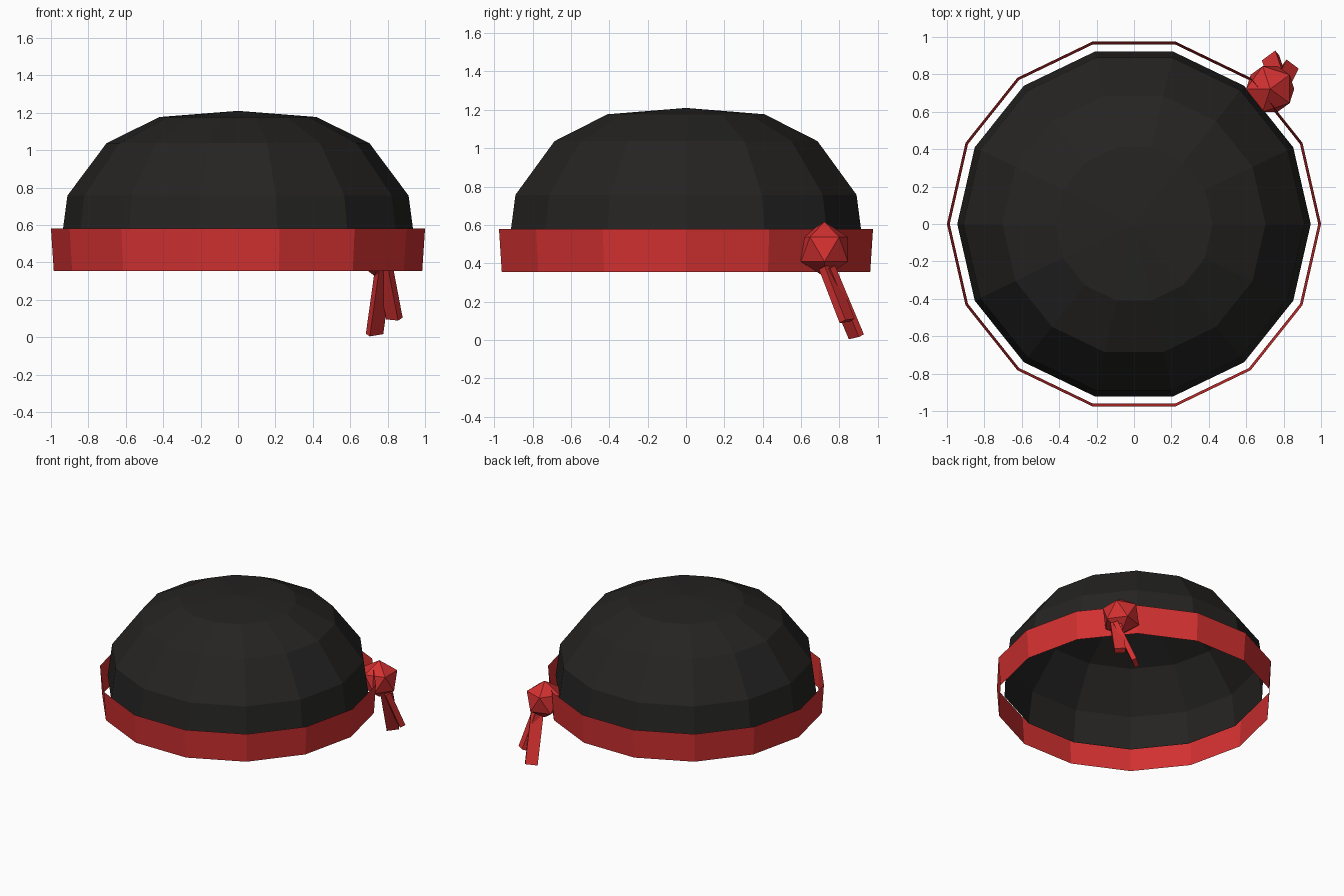
import bpy, bmesh, math
from mathutils import Vector, Matrix

if "Cube" in bpy.data.objects:
    bpy.data.objects.remove(bpy.data.objects["Cube"])


def material(name, color):
    m = bpy.data.materials.new(name)
    m.diffuse_color = (*color, 1)
    m.use_nodes = True
    m.node_tree.nodes["Principled BSDF"].inputs["Base Color"].default_value = m.diffuse_color
    return m


BLACK = material("black_cloth", (0.018, 0.017, 0.016))
RED = material("red_cloth", (0.65, 0.03, 0.03))
SIDES = 14


def finish(name, bm, mat):
    me = bpy.data.meshes.new(name)
    bm.to_mesh(me)
    bm.free()
    me.materials.append(mat)
    ob = bpy.data.objects.new(name, me)
    bpy.context.collection.objects.link(ob)
    return ob


def lathe(name, profile, mat):
    """Flat-shaded open surface of revolution; profile runs bottom to top."""
    bm = bmesh.new()
    rings = []
    for r, z in profile:
        if r == 0:
            rings.append([bm.verts.new((0, 0, z))] * SIDES)
        else:
            rings.append([bm.verts.new((r * math.cos(a), r * math.sin(a), z))
                          for a in (2 * math.pi * i / SIDES for i in range(SIDES))])
    for lo, hi in zip(rings, rings[1:]):
        for i in range(SIDES):
            j = (i + 1) % SIDES
            corners = [lo[i], lo[j], hi[j], hi[i]]
            bm.faces.new(list(dict.fromkeys(corners)))
    return finish(name, bm, mat)


def tail(name, bottom, top, across, width, thickness, mat):
    """Flat strip from bottom to top, its width lying along 'across'."""
    bottom, top = Vector(bottom), Vector(top)
    axis = top - bottom
    n = axis.normalized().cross(Vector(across)).normalized()
    w = n.cross(axis.normalized())
    rot = Matrix((w, n, axis.normalized())).transposed().to_4x4()
    bm = bmesh.new()
    bmesh.ops.create_cube(bm, size=1, matrix=Matrix.Translation((bottom + top) / 2) @ rot
                          @ Matrix.Diagonal((width, thickness, axis.length, 1)))
    bmesh.ops.recalc_face_normals(bm, faces=bm.faces)
    return finish(name, bm, mat)


# Cap dome, open underneath
lathe("cap_dome", [(0.945, 0.51), (0.912, 0.757), (0.703, 1.037), (0.42, 1.177), (0, 1.21)], BLACK)

# Loose head band, slightly wider at the top
lathe("head_band", [(0.985, 0.355), (1.0, 0.58)], RED)

# Knot
bm = bmesh.new()
bmesh.ops.create_icosphere(bm, subdivisions=1, radius=0.144,
                           matrix=Matrix.Translation((0.728, 0.722, 0.473))
                           @ Matrix.Rotation(math.pi, 4, 'Z'))
finish("knot", bm, RED)

# Two hanging tails
tail("tail_long", (0.73, 0.888, 0.017), (0.78, 0.738, 0.375), (0.072, 0.053, 0.012), 0.09, 0.036, RED)
tail("tail_short", (0.836, 0.84, 0.10), (0.783, 0.732, 0.38), (0.06, -0.046, -0.005), 0.08, 0.042, RED)
